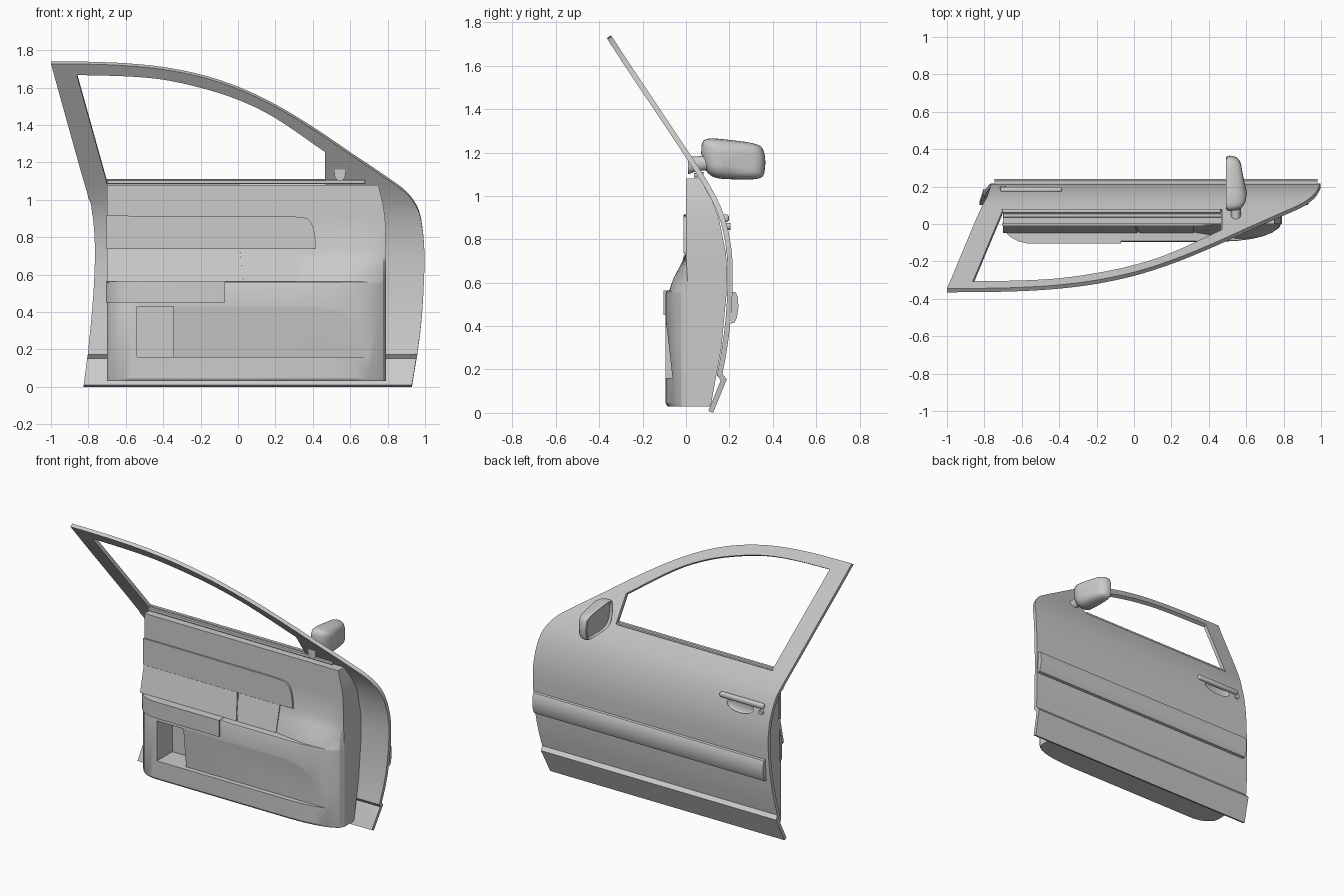
import bpy, bmesh, math
from mathutils import Vector

if "Cube" in bpy.data.objects:
    bpy.data.objects.remove(bpy.data.objects["Cube"])


def smooth(pts, n=4):
    """Catmull-Rom resampling of an open run of 2D points."""
    p = [Vector(q) for q in pts]
    p = [2 * p[0] - p[1]] + p + [2 * p[-1] - p[-2]]
    out = []
    for a, b, c, d in zip(p, p[1:], p[2:], p[3:]):
        for k in range(n):
            t = k / n
            out.append(0.5 * (2 * b + (c - a) * t + (2 * a - 5 * b + 4 * c - d) * t * t
                              + (3 * b - a - 3 * c + d) * t ** 3))
    return [tuple(q) for q in out + [p[-2]]]


def interp(table, v):
    for (a, fa), (b, fb) in zip(table, table[1:]):
        if v <= b:
            return fa + (fb - fa) * (v - a) / (b - a)
    return table[-1][1]


def activate(ob):
    bpy.ops.object.select_all(action='DESELECT')
    ob.select_set(True)
    bpy.context.view_layer.objects.active = ob


def shade(ob, angle=30):
    activate(ob)
    bpy.ops.object.shade_smooth_by_angle(angle=math.radians(angle))


def modify(ob, kind, **props):
    m = ob.modifiers.new(kind, kind)
    for k, v in props.items():
        setattr(m, k, v)
    activate(ob)
    bpy.ops.object.modifier_apply(modifier=m.name)


def make(name, bm):
    me = bpy.data.meshes.new(name)
    bm.to_mesh(me)
    bm.free()
    ob = bpy.data.objects.new(name, me)
    bpy.context.collection.objects.link(ob)
    return ob


def loft(name, rings):
    """Closed rings of 3D points joined in order, with capped ends."""
    bm = bmesh.new()
    vs = [[bm.verts.new(p) for p in r] for r in rings]
    n = len(rings[0])
    for a, b in zip(vs, vs[1:]):
        for i in range(n):
            bm.faces.new((a[i], a[(i + 1) % n], b[(i + 1) % n], b[i]))
    bm.faces.new(vs[0])
    bm.faces.new(vs[-1])
    bmesh.ops.recalc_face_normals(bm, faces=bm.faces)
    return make(name, bm)


def sheet(name, loops, fy, thick, side=1, cuts=()):
    """Fill xz outlines (holes allowed), bend to y = fy(z) and thicken away from side."""
    bm = bmesh.new()
    for lp in loops:
        vs = [bm.verts.new((x, 0, z)) for x, z in lp]
        for a, b in zip(vs, vs[1:] + vs[:1]):
            bm.edges.new((a, b))
    bmesh.ops.triangle_fill(bm, edges=bm.edges[:], use_beauty=True)
    for z in cuts:
        bmesh.ops.bisect_plane(bm, geom=bm.verts[:] + bm.edges[:] + bm.faces[:],
                               plane_co=(0, 0, z), plane_no=(0, 0, 1))
    bmesh.ops.recalc_face_normals(bm, faces=bm.faces)
    for f in bm.faces:
        f.normal_update()
        if f.normal.y * side < 0:
            f.normal_flip()
    for v in bm.verts:
        v.co.y = fy(v.co.z)
    ob = make(name, bm)
    modify(ob, 'SOLIDIFY', thickness=thick, offset=-1, use_even_offset=True)
    return ob


def block(name, loc, size, bevel=0.0):
    bm = bmesh.new()
    bmesh.ops.create_cube(bm, size=1)
    for v in bm.verts:
        v.co = Vector(a * b for a, b in zip(v.co, size)) + Vector(loc)
    ob = make(name, bm)
    if bevel:
        modify(ob, 'BEVEL', width=bevel, segments=4)
    shade(ob)
    return ob


def cut(ob, cutter):
    cutter.hide_render = True
    modify(ob, 'BOOLEAN', object=cutter, operation='DIFFERENCE', solver='EXACT')
    bpy.data.objects.remove(cutter)


# Outer surface: y as a function of height
PROFILE = [(0, .125), (.155, .188)] + smooth(
    [(.18, .168), (.3, .19), (.45, .208), (.6, .215), (.73, .212), (.85, .192), (.95, .16), (1.03, .12),
     (1.1, .078), (1.2, .013), (1.4, -.12), (1.6, -.254), (1.74, -.345)], 3)


def skin_y(z):
    return interp(PROFILE, z)


# Door skin with window opening
rear = smooth([(-.825, 0), (-.80, .2), (-.773, .5), (-.765, .75), (-.78, .95), (-.80, 1.03), (-.85, 1.2), (-1, 1.74)])
top = smooth([(-1, 1.74), (-.8, 1.738), (-.6, 1.73), (-.4, 1.71), (-.2, 1.67), (0, 1.605), (.2, 1.51), (.4, 1.39),
              (.6, 1.255), (.8, 1.12), (.9, 1.045), (.96, .96), (.985, .86), (.997, .7), (.99, .48),
              (.972, .27), (.93, 0)])
window = [(.47, 1.10), (-.70, 1.10)] + smooth(
    [(-.862, 1.68), (-.6, 1.673), (-.4, 1.655), (-.2, 1.612), (0, 1.548), (.2, 1.45), (.47, 1.265)])
skin = sheet("door_skin", [rear + top[1:], window], skin_y, .024, 1, [z for z, _ in PROFILE[1:-1]])
hz = .86
bm = bmesh.new()
bmesh.ops.create_uvsphere(bm, u_segments=32, v_segments=16, radius=1)
for v in bm.verts:
    v.co = (v.co.x * .1 - .54, v.co.y * .019 + skin_y(hz), v.co.z * .05 + hz)
cut(skin, make("handle_scoop_cutter", bm))
shade(skin, 20)

# Side moulding strip
band = [(.41, -.012), (.415, .018), (.44, .028), (.485, .031), (.53, .027), (.555, .016), (.56, -.012)]
shade(loft("side_moulding", [[(x, skin_y(z) + o, z) for z, o in band] for x in (-.745, .982)]), 35)

# Outer handle bar and lock
block("outer_handle", (-.55, skin_y(.895) + .004, .897), (.33, .03, .034), .012)
bm = bmesh.new()
bmesh.ops.create_cone(bm, cap_ends=True, segments=20, radius1=.016, radius2=.016, depth=.03)
for v in bm.verts:
    v.co = (v.co.x - .70, v.co.z + skin_y(.86), v.co.y + .86)
shade(make("door_lock", bm))

# Inner trim body: plan bulge times depth per height
PLAN = [(-.7, 0), (-.69, .3), (-.66, .65), (-.62, .88), (-.57, 1), (.3, 1), (.45, 1), (.55, .95),
        (.63, .84), (.69, .69), (.74, .48), (.775, .22), (.79, -.1)]
ROWS = [(.03, .085, .085), (.045, .095, .095), (.3, .095, .095), (.55, .095, .095), (.56, .091, .093),
        (.562, .04, .09), (.62, .027, .068), (.68, .013, .03), (.735, 0, 0), (.9, 0, 0), (.98, 0, 0), (1.08, 0, 0)]
RIGHT = [(.03, .79), (.8, .79), (.9, .787), (.98, .775), (1.08, .75)]
rings = []
for z, d0, d1 in ROWS:
    k = interp(RIGHT, z) / .79
    ring = []
    for x, s in PLAN:
        t = min(max((x - .3) / .3, 0), 1)
        ring.append((x * k if x > 0 else x, -(d0 + (d1 - d0) * t) * s, z))
    back = skin_y(z) - .027
    rings.append(ring + [(.79 * k, back, z), (-.7, back, z)])
trim = loft("inner_trim", rings)

# Map pocket: sloping recess plus deep opening at the rear
pocket = [(-.54, .16), (-.54, .43), (.43, .43), (.55, .40), (.65, .31), (.725, .16)]
cut(trim, loft("pocket_cutter", [[(x, -.3, z) for x, z in pocket],
                                 [(x, -.062 - .03 * (z - .16) / .27, z) for x, z in pocket]]))
cut(trim, block("opening_cutter", (-.4425, -.1, .295), (.195, .34, .27)))
shade(trim, 25)

# Armrest
arm = [(-.705, .0), (-.69, -.04), (-.66, -.07), (-.62, -.092), (-.57, -.104), (-.07, -.104), (-.07, 0)]
shade(loft("armrest", [[(x, y, z) for x, y in arm] for z in (.452, .563)]))


# Trim panels above the armrest
def slope_y(z):
    return -.008 - .04 * (.735 - z) / .173


for name, outline in (("rear_pull_panel", [(-.7, .562), (-.7, .735), (0, .735), (.02, .562)]),
                      ("switch_panel", [(.03, .562), (.01, .735), (.318, .735), (.318, .562)])):
    shade(sheet(name, [outline], slope_y, .02, -1))
insert = [(-.703, .738), (-.703, .915)] + smooth([(.2, .912), (.34, .907), (.385, .885), (.408, .83), (.418, .738)])
shade(sheet("upper_insert", [insert], lambda z: -.012, .02, -1))

# Window sill strips
block("inner_sill_trim", (-.01, .046, 1.095), (1.38, .02, .02), .004)
block("outer_sill_seal", (-.12, skin_y(1.1) - .008, 1.103), (1.17, .022, .014), .004)

# Mirror sail panel on the inside
sail = [(.465, 1.095), (.465, 1.262), (.58, 1.18), (.70, 1.095)]
shade(sheet("mirror_sail", [sail], lambda z: skin_y(z) - .022, .012, -1))

# Mirror housing, with the glass set into its rear face
oval = smooth([(.07, 1.20), (.075, 1.245), (.105, 1.264), (.2, 1.258), (.325, 1.238), (.36, 1.2), (.363, 1.12),
               (.335, 1.08), (.2, 1.077), (.125, 1.088), (.085, 1.13), (.07, 1.20)], 4)[:-1]
cy, cz = .22, 1.168
shell = [(.506, .84), (.497, .88), (.492, .94), (.497, .985), (.51, 1), (.535, .99), (.56, .94), (.58, .83),
         (.592, .66), (.598, .4)]
rings = []
for x, s in shell:
    # front of the shell tapers towards the tip
    rings.append([(.495 + (x - .495) * (1.05 - .9 * max(y - .1, 0)) if x > .51 else x,
                   cy + (y - cy) * s, cz + (z - cz) * s) for y, z in oval])
shade(loft("mirror_housing", rings), 40)

# Mirror stalk
stalk = [(.01, .03, 1.14, .04), (.05, .026, 1.148, .034), (.12, .026, 1.155, .034)]
rings = [[(.545 + rx * math.cos(a * math.pi / 8), y, z + rz * math.sin(a * math.pi / 8)) for a in range(16)]
         for y, rx, z, rz in stalk]
shade(loft("mirror_stalk", rings), 40)
